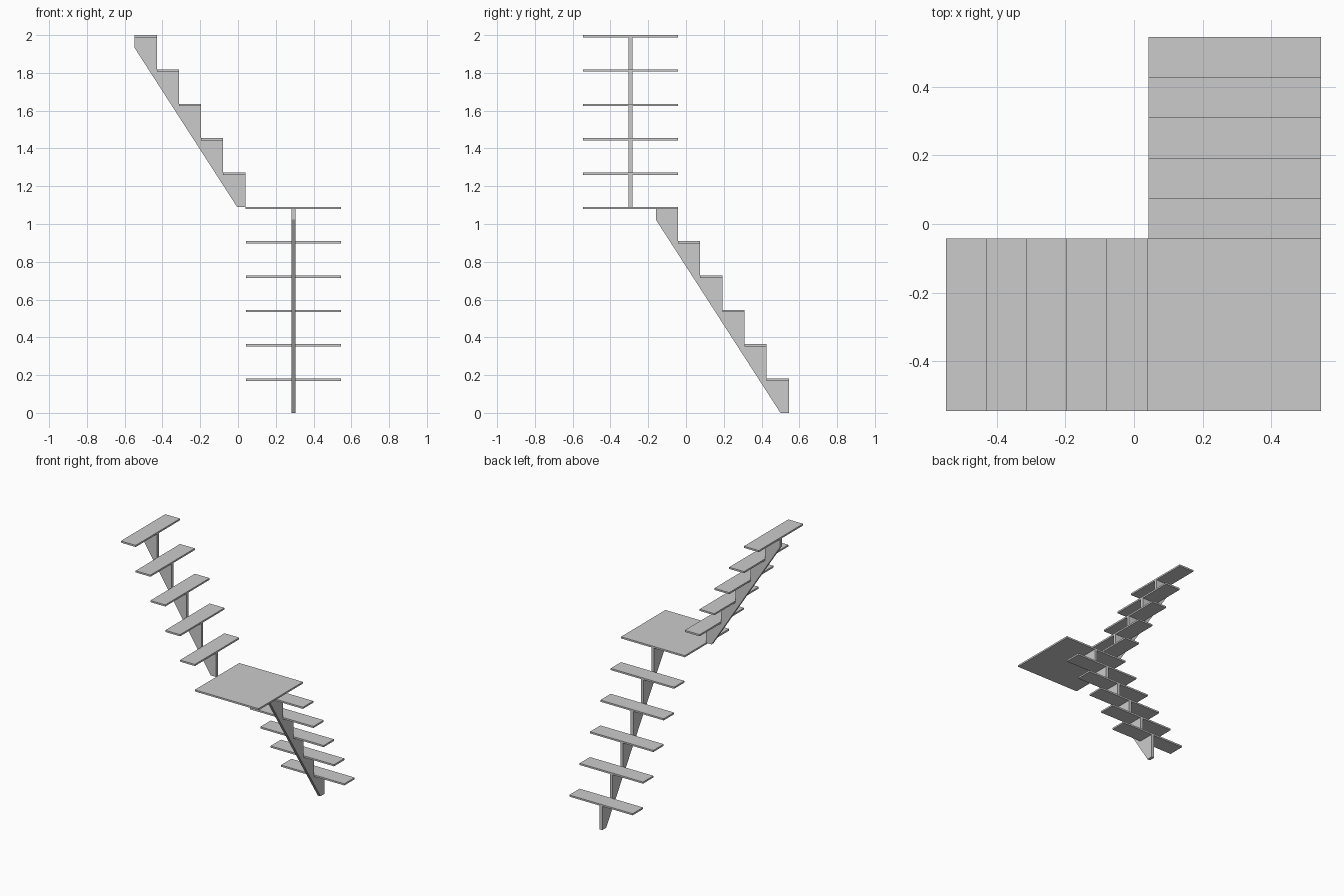
import bpy, bmesh
from mathutils import Vector

if "Cube" in bpy.data.objects:
    bpy.data.objects.remove(bpy.data.objects["Cube"])

RISE = 2 / 11      # step height
RUN = 0.1172       # step depth
T = 0.012          # tread thickness
W = 0.021          # stringer width
E = 0.544          # outer half extent
IN = 0.042         # inner edge of the flights
MID = (E + IN) / 2


def make(name, bm):
    bmesh.ops.recalc_face_normals(bm, faces=bm.faces)
    me = bpy.data.meshes.new(name)
    bm.to_mesh(me)
    bm.free()
    ob = bpy.data.objects.new(name, me)
    bpy.context.collection.objects.link(ob)


def box(name, lo, hi):
    lo, hi = Vector(lo), Vector(hi)
    bm = bmesh.new()
    bmesh.ops.create_cube(bm, size=1)
    for v in bm.verts:
        v.co = Vector(v.co[i] * (hi[i] - lo[i]) + (lo[i] + hi[i]) / 2 for i in range(3))
    make(name, bm)


def stringer(name, start, z0, teeth, to_world):
    """Sawtooth plate: climbs while the run coordinate decreases from start."""
    end = start - teeth * RUN
    prof = []
    for k in range(teeth):
        top = z0 + (k + 1) * RISE - T
        prof.append((start - k * RUN, z0 if k == 0 else z0 + k * RISE - T))
        prof.append((start - k * RUN, top))
    prof.append((end, top))
    foot = start - 0.044
    prof += [(end, z0 + (foot - end) * RISE / RUN), (foot, z0)]
    bm = bmesh.new()
    face = bm.faces.new([bm.verts.new(to_world(u, z, -W / 2)) for u, z in prof])
    ext = bmesh.ops.extrude_face_region(bm, geom=[face])
    shift = Vector(to_world(0, 0, W / 2)) - Vector(to_world(0, 0, -W / 2))
    bmesh.ops.translate(bm, vec=shift,
                        verts=[g for g in ext["geom"] if isinstance(g, bmesh.types.BMVert)])
    make(name, bm)


# treads of both flights
z6 = 6 * RISE
for k in range(5):
    y, x = E - k * RUN, IN - 0.003 - k * RUN
    z = (k + 1) * RISE
    box(f"lower_tread_{k + 1}", (IN, y - RUN, z - T), (E, y, z))
    box(f"upper_tread_{k + 1}", (x - RUN, -E, z6 + z - T), (x, -IN, z6 + z))

# corner landing
box("landing", (IN - 0.003, -E, z6 - T), (E, -IN, z6))

# central sawtooth stringers
stringer("lower_stringer", E, 0, 6, lambda u, z, w: (MID + w, u, z))
stringer("upper_stringer", IN - 0.003, z6, 5, lambda u, z, w: (u, -MID + w, z))
